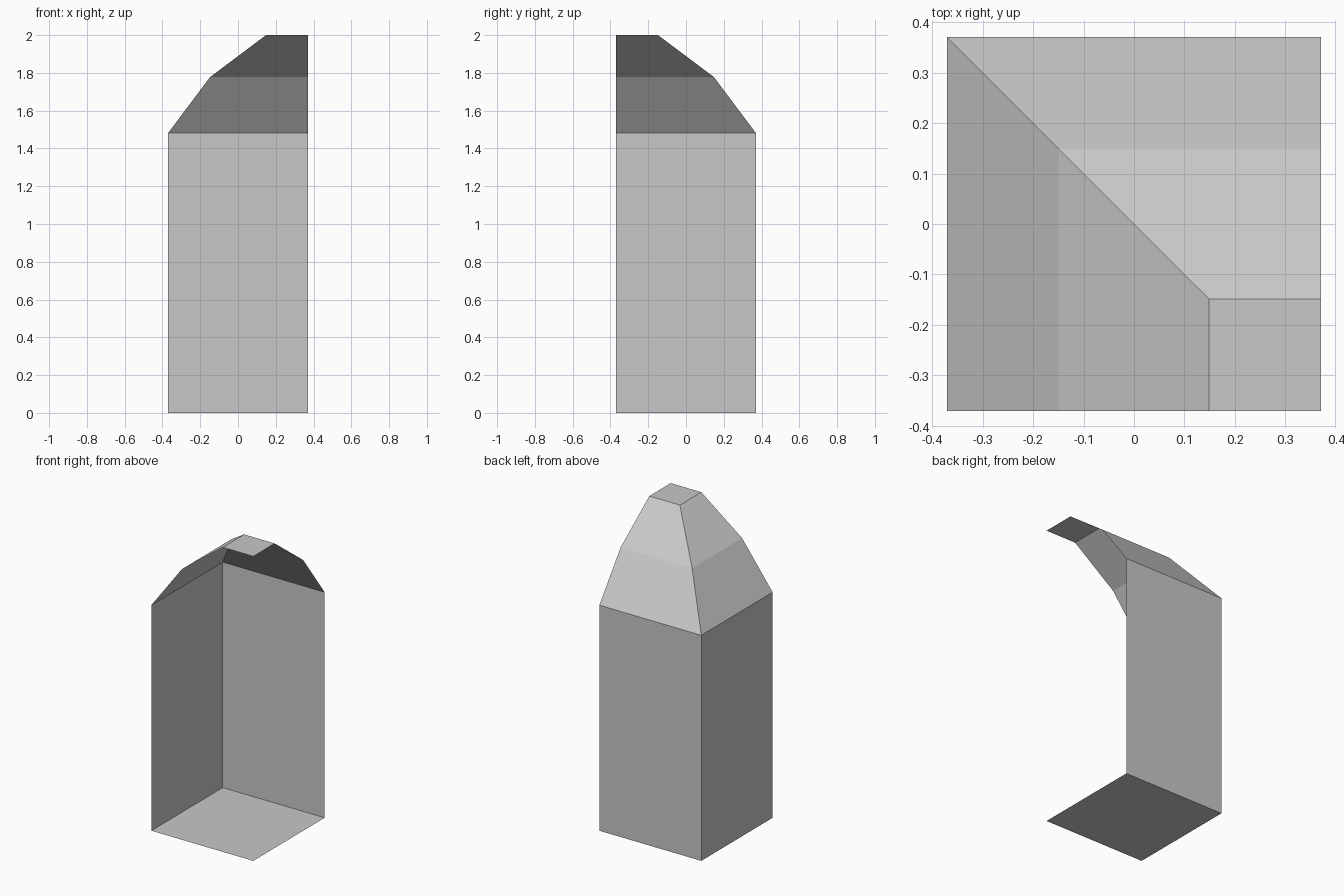
import bpy, bmesh

if "Cube" in bpy.data.objects:
    bpy.data.objects.remove(bpy.data.objects["Cube"])

U = 2 / 27          # module: model is 27 modules tall, 10 wide
H = 5 * U           # half width

grey = bpy.data.materials.new("light grey")
grey.diffuse_color = (0.58, 0.58, 0.58, 1)
grey.use_nodes = True
grey.node_tree.nodes["Principled BSDF"].inputs["Base Color"].default_value = grey.diffuse_color


def ring(d, z):
    """L-shaped line: left run, back-left corner, back run, at offset d."""
    return [(-d * U, -H, z * U), (-d * U, d * U, z * U), (H, d * U, z * U)]


def make(name, faces):
    bm = bmesh.new()
    for f in faces:
        bm.faces.new([bm.verts.new(p) for p in f])
    bmesh.ops.remove_doubles(bm, verts=bm.verts, dist=1e-5)
    me = bpy.data.meshes.new(name)
    bm.to_mesh(me)
    bm.free()
    me.materials.append(grey)
    bpy.context.collection.objects.link(bpy.data.objects.new(name, me))


def band(a, b):
    """Two mitred panels between a lower and an upper L line, facing outward."""
    return [(a[i + 1], a[i], b[i], b[i + 1]) for i in range(2)]


base, eave, knee, crown = ring(5, 0), ring(5, 20), ring(2, 24), ring(-2, 27)

# Floor plate, facing down
make("floor", [[*base, (H, -H, 0)]])
# Left and back walls
make("walls", band(base, eave))
# Two-pitch mitred roof
make("roof", band(eave, knee) + band(knee, crown))
# Small flat cap in the open corner, facing up
make("roof_cap", [[(H, -H, 27 * U), *reversed(crown)]])
